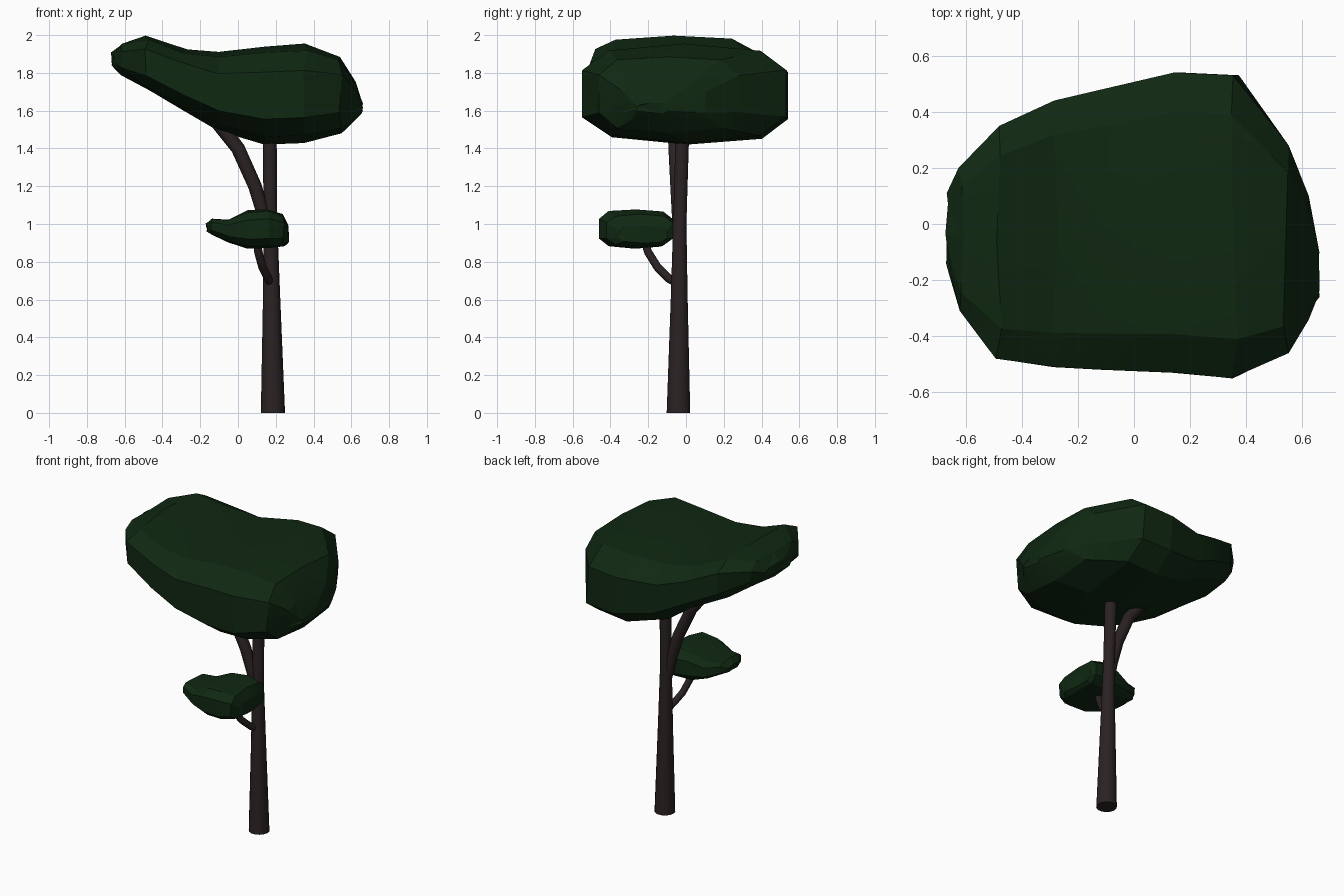
import bpy, bmesh, math, random
from mathutils import Vector

cube = bpy.data.objects.get("Cube")
if cube:
    bpy.data.objects.remove(cube, do_unlink=True)
random.seed(4)


def material(name, rgb):
    m = bpy.data.materials.new(name)
    m.use_nodes = True
    m.diffuse_color = (*rgb, 1)
    m.node_tree.nodes["Principled BSDF"].inputs["Base Color"].default_value = (*rgb, 1)
    return m


BARK = material("dark brown bark", (0.024, 0.016, 0.016))
LEAF = material("dark green leaves", (0.005, 0.021, 0.006))


def finish(name, bm, mat, smooth_angle):
    bmesh.ops.recalc_face_normals(bm, faces=bm.faces)
    mesh = bpy.data.meshes.new(name)
    bm.to_mesh(mesh)
    bm.free()
    mesh.materials.append(mat)
    obj = bpy.data.objects.new(name, mesh)
    bpy.context.collection.objects.link(obj)
    bpy.ops.object.select_all(action="DESELECT")
    obj.select_set(True)
    bpy.context.view_layer.objects.active = obj
    bpy.ops.object.shade_smooth_by_angle(angle=math.radians(smooth_angle))
    return obj


def skin(bm, rings):
    """Bridge equal rings of points and cap both ends."""
    loops = [[bm.verts.new(p) for p in ring] for ring in rings]
    n = len(loops[0])
    for a, b in zip(loops, loops[1:]):
        for i in range(n):
            j = (i + 1) % n
            bm.faces.new((a[i], a[j], b[j], b[i]))
    bm.faces.new(loops[0])
    bm.faces.new(loops[-1])


def limb(name, points, sides):
    """Tapered round limb through (x, y, z, radius) points."""
    centres = [Vector(p[:3]) for p in points]
    rings = []
    for i, c in enumerate(centres):
        along = centres[min(i + 1, len(centres) - 1)] - centres[max(i - 1, 0)]
        if name == "trunk":
            along = Vector((0, 0, 1))
        u = Vector((0, 1, 0)).cross(along).normalized()
        v = along.normalized().cross(u)
        turns = [2 * math.pi * k / sides for k in range(sides)]
        rings.append([c + points[i][3] * (u * math.cos(t) + v * math.sin(t)) for t in turns])
    bm = bmesh.new()
    skin(bm, rings)
    return finish(name, bm, BARK, 40)


def foliage(name, stations, sides, wobble):
    """Faceted leaf mass lofted along x from (x, y_min, y_max, z_min, z_max) sections."""
    def soft(c):
        return math.copysign(abs(c) ** 0.62, c)

    rings = []
    for x, y0, y1, z0, z1 in stations:
        ring = []
        for k in range(sides):
            t = 2 * math.pi * (k + 0.5) / sides
            reach = soft(math.cos(math.pi / sides))
            y = (y0 + y1) / 2 + (y1 - y0) / 2 * soft(math.cos(t)) / reach
            z = (z0 + z1) / 2 + (z1 - z0) / 2 * soft(math.sin(t))
            ring.append((x + random.uniform(-wobble, wobble), y,
                         z + random.uniform(-wobble, wobble) / 2))
        rings.append(ring)
    bm = bmesh.new()
    skin(bm, rings)
    bmesh.ops.triangulate(bm, faces=bm.faces, quad_method="SHORT_EDGE")
    return finish(name, bm, LEAF, 12)


# Trunk and branches
limb("trunk", [(0.185, -0.04, 0, 0.064), (0.178, -0.036, 0.6, 0.046),
               (0.172, -0.033, 1.0, 0.036), (0.167, -0.017, 1.56, 0.037)], 14)
limb("upper_branch", [(0.165, -0.035, 0.88, 0.026), (0.14, -0.04, 1.03, 0.034),
                      (0.09, -0.047, 1.2, 0.036), (0.0, -0.056, 1.4, 0.037),
                      (-0.11, -0.06, 1.54, 0.038), (-0.2, -0.06, 1.63, 0.036)], 12)
limb("lower_branch", [(0.172, -0.04, 0.68, 0.02), (0.16, -0.09, 0.71, 0.022),
                      (0.13, -0.15, 0.77, 0.022), (0.108, -0.2, 0.85, 0.022),
                      (0.095, -0.23, 0.94, 0.02)], 10)

# Leaf masses
foliage("crown", [(-0.66, -0.18, 0.11, 1.84, 1.91), (-0.62, -0.31, 0.2, 1.79, 1.96),
                  (-0.48, -0.48, 0.35, 1.71, 2.0), (-0.28, -0.51, 0.44, 1.6, 1.93),
                  (-0.1, -0.52, 0.48, 1.5, 1.905), (0.15, -0.53, 0.54, 1.42, 1.945),
                  (0.36, -0.55, 0.53, 1.435, 1.95), (0.54, -0.46, 0.28, 1.48, 1.89),
                  (0.61, -0.34, 0.1, 1.54, 1.76), (0.65, -0.26, -0.1, 1.58, 1.64)], 10, 0.014)
foliage("small_leaf_clump", [(-0.165, -0.32, -0.2, 0.96, 1.0), (-0.14, -0.38, -0.16, 0.945, 1.03),
                             (-0.05, -0.42, -0.12, 0.9, 1.025), (0.05, -0.45, -0.09, 0.87, 1.075),
                             (0.16, -0.46, -0.07, 0.87, 1.08), (0.24, -0.42, -0.07, 0.88, 1.05),
                             (0.265, -0.36, -0.1, 0.9, 0.99)], 10, 0.006)
